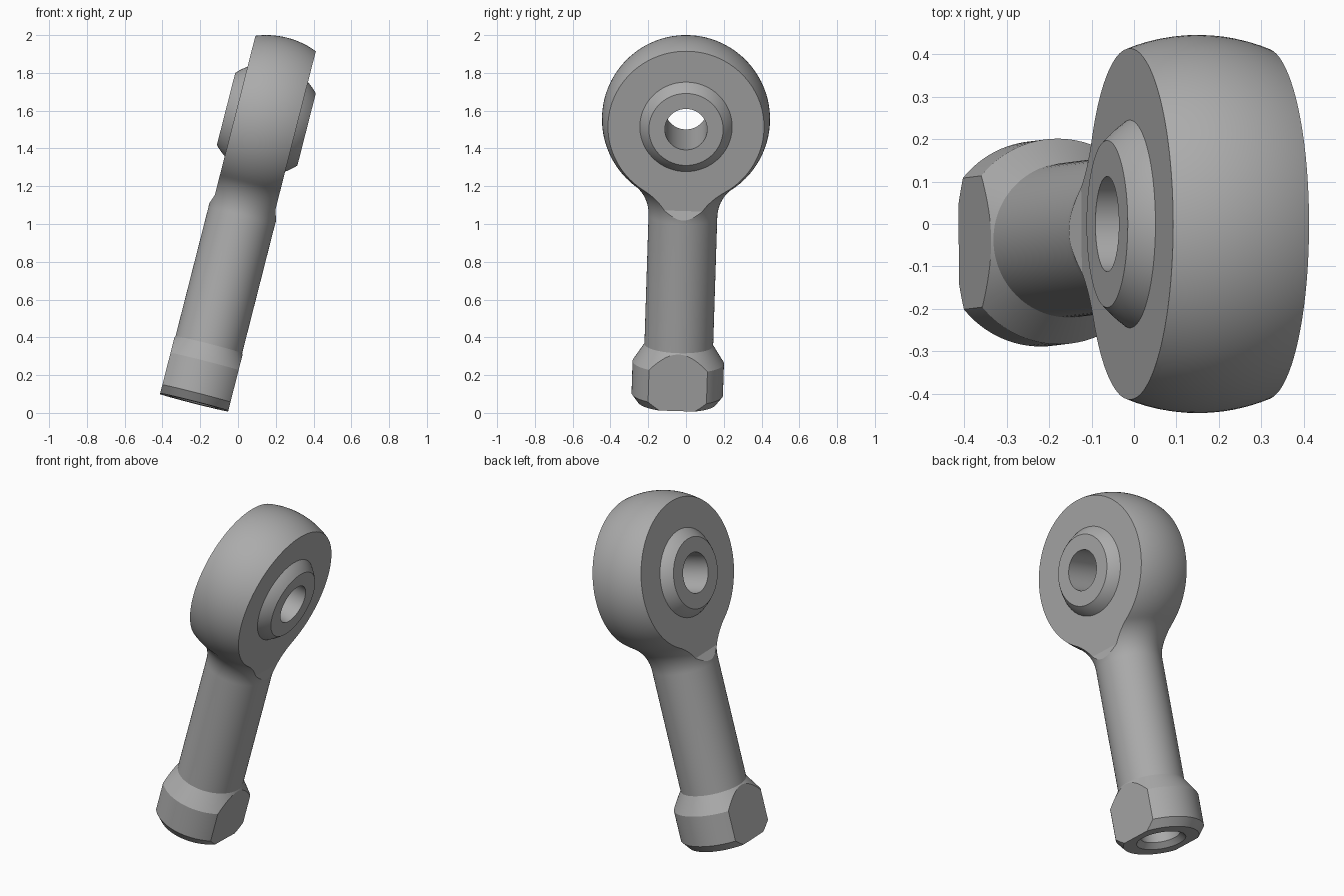
import bpy, bmesh
from math import sin, cos, atan2, pi, sqrt, radians
from mathutils import Matrix

if "Cube" in bpy.data.objects:
    bpy.data.objects.remove(bpy.data.objects["Cube"], do_unlink=True)

steel = bpy.data.materials.new("steel_grey")
steel.use_nodes = True
GREY = (0.41, 0.41, 0.41, 1)
steel.diffuse_color = GREY
steel.node_tree.nodes["Principled BSDF"].inputs["Base Color"].default_value = GREY

# Whole part leans sideways and is turned slightly about the bore
PLACE = (Matrix.Translation((0.15, 0, 1.555))
         @ Matrix.Rotation(radians(14.3), 4, 'Y')
         @ Matrix.Rotation(radians(-1.77), 4, 'X'))


def finish(name, bm):
    bmesh.ops.recalc_face_normals(bm, faces=bm.faces)
    mesh = bpy.data.meshes.new(name)
    bm.to_mesh(mesh)
    bm.free()
    mesh.materials.append(steel)
    obj = bpy.data.objects.new(name, mesh)
    bpy.context.collection.objects.link(obj)
    obj.matrix_world = PLACE
    return obj


def lathe(name, profile, axis='Z', closed=False, steps=96):
    """Spin (radius, height) points around the local Z or X axis."""
    bm = bmesh.new()
    verts = [bm.verts.new((r, 0, h)) for r, h in profile]
    pairs = list(zip(verts, verts[1:]))
    if closed:
        pairs.append((verts[-1], verts[0]))
    edges = [bm.edges.new(p) for p in pairs]
    bmesh.ops.spin(bm, geom=verts + edges, axis=(0, 0, 1), cent=(0, 0, 0),
                   angle=2 * pi, steps=steps)
    bmesh.ops.remove_doubles(bm, verts=bm.verts, dist=1e-5)
    if axis == 'X':
        bm.transform(Matrix.Rotation(pi / 2, 4, 'Y'))
    return finish(name, bm)


def arc(cx, cz, r, a0, a1, n):
    return [(cx + r * cos(a0 + (a1 - a0) * i / n),
             cz + r * sin(a0 + (a1 - a0) * i / n)) for i in range(n + 1)]


def boolean(obj, cutter, operation):
    mod = obj.modifiers.new(operation.lower(), 'BOOLEAN')
    mod.operation, mod.object, mod.solver = operation, cutter, 'EXACT'
    bpy.context.view_layer.objects.active = obj
    bpy.ops.object.modifier_apply(modifier=mod.name)
    bpy.data.objects.remove(cutter, do_unlink=True)


def smooth(obj):
    bpy.ops.object.select_all(action='DESELECT')
    obj.select_set(True)
    bpy.context.view_layer.objects.active = obj
    bpy.ops.object.shade_smooth_by_angle(angle=radians(18))


# Key sizes, measured from the centre of the ball
HEAD_R, SHANK_R, COLLAR_R = 0.445, 0.182, 0.242
BALL_R, BORE_R, BALL_HALF = 0.295, 0.112, 0.22
HEAD_HALF, FLAT_HALF = 0.165, 0.186
BASE, NECK = -1.548, -0.53

# Body: round head, fillet, shank, wrench collar and blind bottom hole
fillet = ((SHANK_R ** 2 + NECK ** 2 - HEAD_R ** 2) / (2 * (HEAD_R - SHANK_R)))
fx = SHANK_R + fillet
tangent = atan2(NECK, fx)
profile = [(0, HEAD_R)] + arc(0, 0, HEAD_R, pi / 2, tangent, 48)[1:]
profile += arc(fx, NECK, fillet, pi + tangent, pi, 14)[1:]
profile += [(SHANK_R, BASE + 0.315), (COLLAR_R, BASE + 0.22),
            (COLLAR_R, BASE + 0.045), (0.208, BASE),
            (0.135, BASE), (0.108, BASE + 0.03),
            (0.108, BASE + 0.75), (0, BASE + 0.8)]
body = lathe("rod_end_body", profile)

# Trim the sides flat: wrench flats below, thinner head above
half = [(FLAT_HALF, BASE - 0.1), (FLAT_HALF, -0.515),
        (HEAD_HALF, -0.46), (HEAD_HALF, 0.6)]
outline = half + [(-x, z) for x, z in reversed(half)]
bm = bmesh.new()
face = bm.faces.new([bm.verts.new((x, -0.6, z)) for x, z in outline])
side = bmesh.ops.extrude_face_region(bm, geom=[face])
bmesh.ops.translate(bm, vec=(0, 1.2, 0),
                    verts=[v for v in side["geom"] if isinstance(v, bmesh.types.BMVert)])
boolean(body, finish("side_trim", bm), 'INTERSECT')

# Spherical socket through the head
socket = lathe("socket_cutter", [(0 if i in (0, 32) else r, h) for i, (r, h) in
               enumerate(arc(0, 0, BALL_R, -pi / 2, pi / 2, 32))], 'X')
boolean(body, socket, 'DIFFERENCE')
smooth(body)

# Swivel ball with its through bore
end_angle = atan2(BALL_HALF, sqrt(BALL_R ** 2 - BALL_HALF ** 2))
ball = lathe("swivel_ball", arc(0, 0, BALL_R, -end_angle, end_angle, 28)
             + [(BORE_R, BALL_HALF), (BORE_R, -BALL_HALF)], 'X', closed=True)
smooth(ball)
